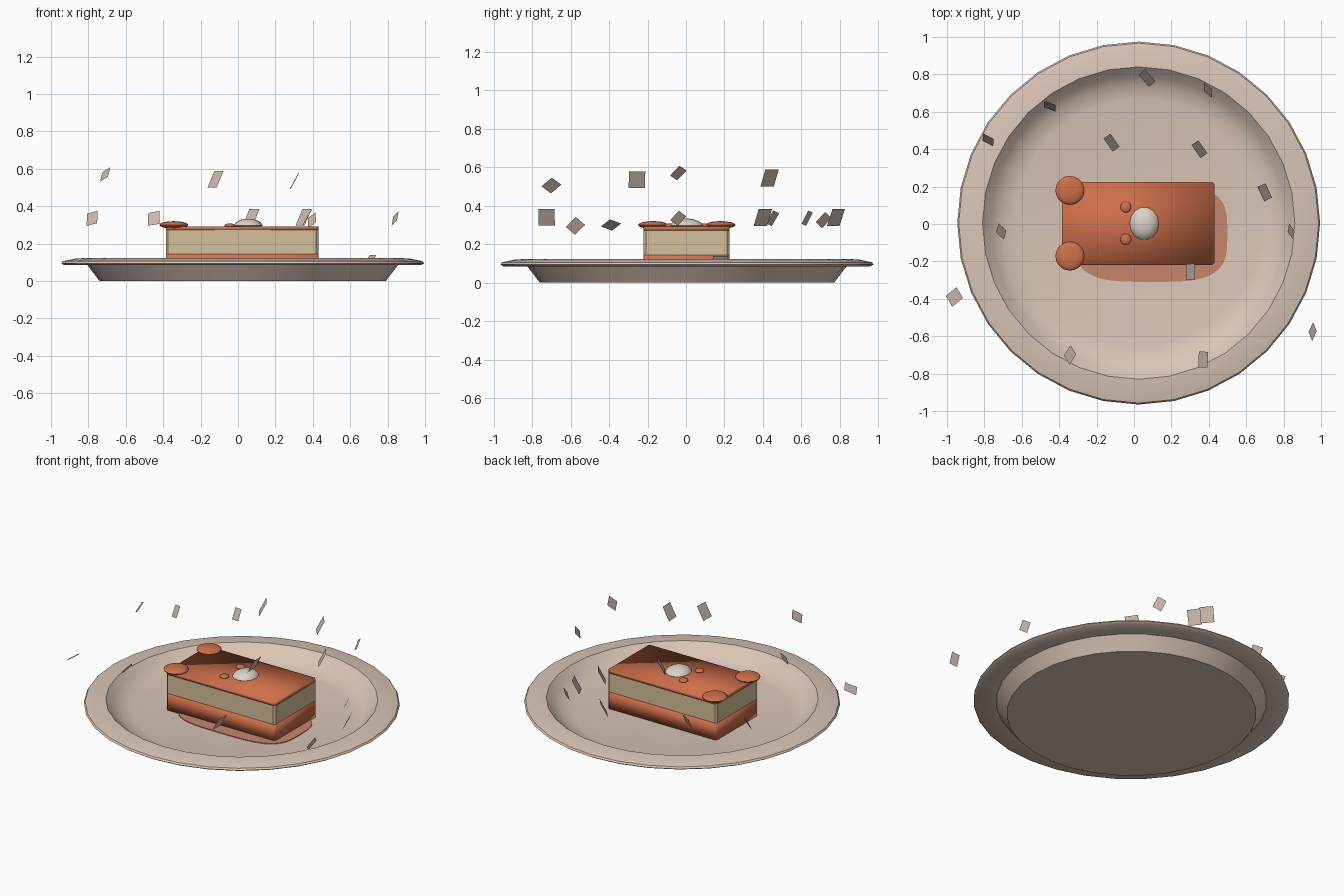
import bpy, bmesh, math
from mathutils import Vector

if "Cube" in bpy.data.objects:
    bpy.data.objects.remove(bpy.data.objects["Cube"])


def material(name, rgb):
    m = bpy.data.materials.new(name)
    m.diffuse_color = (*rgb, 1)
    m.use_nodes = True
    m.node_tree.nodes["Principled BSDF"].inputs["Base Color"].default_value = m.diffuse_color
    return m


CHINA = material("china", (0.70, 0.56, 0.47))
ORANGE = material("orange_glaze", (0.62, 0.16, 0.07))
CREAM = material("cream_filling", (0.66, 0.53, 0.32))
SAUCE = material("sauce", (0.57, 0.24, 0.15))
WHITE = material("whipped_cream", (0.72, 0.64, 0.58))
FLAKE = material("pale_flake", (0.62, 0.50, 0.42))


def make(name, verts, faces, mat, angle=None):
    """Mesh object, smooth-shaded when an angle is given."""
    me = bpy.data.meshes.new(name)
    me.from_pydata(verts, [], faces)
    me.materials.append(mat)
    ob = bpy.data.objects.new(name, me)
    bpy.context.collection.objects.link(ob)
    if angle is not None:
        bpy.ops.object.select_all(action='DESELECT')
        ob.select_set(True)
        bpy.context.view_layer.objects.active = ob
        bpy.ops.object.shade_smooth_by_angle(angle=math.radians(angle))
    return ob


def lathe(name, profile, centre, mat, sides, angle, sy=1.0):
    """Revolve (radius, z) points; zero-radius ends become poles."""
    cx, cy = centre
    verts, rings = [], []
    for r, z in profile:
        n = 1 if r == 0 else sides
        rings.append(list(range(len(verts), len(verts) + n)))
        for i in range(n):
            a = 2 * math.pi * i / sides
            verts.append((cx + r * math.cos(a), cy + sy * r * math.sin(a), z))
    faces = []
    for lo, hi in zip(rings, rings[1:]):
        for i in range(sides):
            j = (i + 1) % sides
            if len(lo) == 1:
                faces.append((lo[0], hi[j], hi[i]))
            elif len(hi) == 1:
                faces.append((lo[i], lo[j], hi[0]))
            else:
                faces.append((lo[i], lo[j], hi[j], hi[i]))
    return make(name, verts, faces, mat, angle)


def slab(name, x0, x1, y0, y1, z0, z1, mat, smooth):
    """Cake layer: a box with slightly eased vertical corners."""
    c = 0.012
    ring = [(x0 + c, y0), (x1 - c, y0), (x1, y0 + c), (x1, y1 - c),
            (x1 - c, y1), (x0 + c, y1), (x0, y1 - c), (x0, y0 + c)]
    verts = [(x, y, z) for z in (z0, z1) for x, y in ring]
    faces = [tuple(range(7, -1, -1)), tuple(range(8, 16))]
    faces += [(i, (i + 1) % 8, 8 + (i + 1) % 8, 8 + i) for i in range(8)]
    return make(name, verts, faces, mat, 180 if smooth else None)


# Plate: flat foot, flared side, gently sloping rim, recessed floor
lathe("plate", [(0, 0), (0.765, 0), (0.83, 0.085), (0.955, 0.085), (0.97, 0.095),
                (0.962, 0.106), (0.90, 0.119), (0.835, 0.124), (0.79, 0.08),
                (0.74, 0.045), (0.66, 0.03), (0, 0.03)],
      (0.025, 0.005), CHINA, 32, 40)

# Sauce pool: thin rounded rectangle on the plate floor
N, p = 40, 2 / 3.5
pool = []
for i in range(N):
    a = 2 * math.pi * i / N
    c, s = math.cos(a), math.sin(a)
    pool.append((0.09 + 0.41 * math.copysign(abs(c) ** p, c),
                 -0.05 + 0.26 * math.copysign(abs(s) ** p, s)))
make("sauce_pool", [(x, y, z) for z in (0.031, 0.036) for x, y in pool],
     [tuple(range(N, 2 * N))] +
     [(i, (i + 1) % N, N + (i + 1) % N, N + i) for i in range(N)], SAUCE)

# Cake slice: three layers
X0, X1, Y0, Y1 = -0.385, 0.43, -0.22, 0.225
slab("cake_base", X0, X1, Y0, Y1, 0.03, 0.145, ORANGE, True)
slab("cake_filling", X0, X1, Y0, Y1, 0.145, 0.272, CREAM, False)
slab("cake_glaze", X0, X1, Y0, Y1, 0.272, 0.292, ORANGE, True)


def button(name, x, y, z, r, h, mat):
    """Flattened ball."""
    prof = [(r * math.sin(math.pi * k / 10) if 0 < k < 10 else 0,
             z - h * math.cos(math.pi * k / 10)) for k in range(11)]
    return lathe(name, prof, (x, y), mat, 20, 60)


# Glaze drops on top, in two mirrored pairs
for tag, s in (("back", 1), ("front", -1)):
    button("corner_drop_" + tag, -0.343, 0.004 + 0.176 * s, 0.3, 0.077, 0.02, ORANGE)
    button("small_drop_" + tag, -0.044, 0.004 + 0.086 * s, 0.296, 0.029, 0.012, ORANGE)

# Whipped cream dollop
lathe("cream_dollop", [(0, 0.285), (0.062, 0.287), (0.078, 0.297), (0.068, 0.313),
                       (0.045, 0.326), (0.02, 0.332), (0, 0.333)],
      (0.055, 0.003), WHITE, 14, 60, 1.12)

# Falling flakes: x, y, z, yaw, tilt, in-plane spin, size (degrees)
flakes = [
    (0.07, 0.78, 0.34, -50, 63, 0, 0.09), (0.395, 0.715, 0.325, -55, 65, 35, 0.065),
    (-0.45, 0.63, 0.335, -25, 65, 10, 0.07), (-0.78, 0.45, 0.335, -35, 63, 15, 0.07),
    (-0.12, 0.435, 0.545, -55, 63, 0, 0.09), (0.35, 0.40, 0.34, -55, 63, 0, 0.09),
    (0.70, 0.17, 0.095, -65, 63, 0, 0.09), (-0.71, -0.04, 0.57, -60, 55, 30, 0.065),
    (0.84, -0.04, 0.335, -70, 65, 35, 0.06), (0.302, -0.255, 0.535, -87, 62, 0, 0.09),
    (-0.96, -0.39, 0.30, -90, 33, 35, 0.075), (-0.342, -0.70, 0.505, -90, 51, 43, 0.072),
    (0.37, -0.725, 0.34, -92, 60, 0, 0.09), (0.955, -0.575, 0.295, -90, 65, 43, 0.07)]
for k, (x, y, z, yaw, tilt, spin, size) in enumerate(flakes):
    a, t, s = (math.radians(v) for v in (yaw, tilt, spin))
    u = Vector((math.cos(a), math.sin(a), 0))
    v = Vector((-math.sin(a) * math.cos(t), math.cos(a) * math.cos(t), math.sin(t)))
    e1 = (u * math.cos(s) + v * math.sin(s)) * size * 0.47
    e2 = (v * math.cos(s) - u * math.sin(s)) * size * 0.55
    o = Vector((x, y, z))
    make(f"flake_{k + 1}", [o - e1 - e2, o + e1 - e2, o + e1 + e2, o - e1 + e2],
         [(0, 1, 2, 3)], FLAKE)
